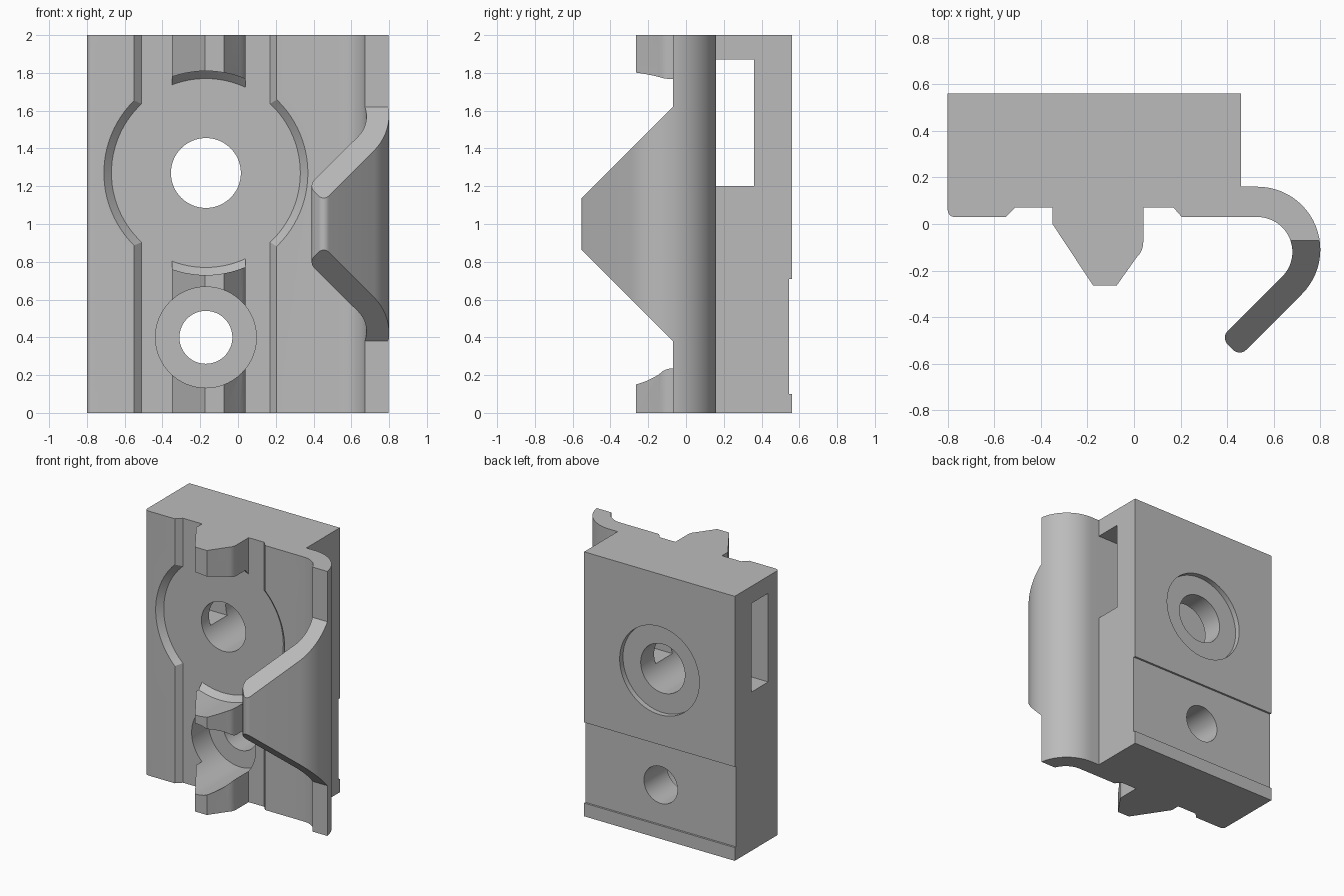
import bpy, bmesh
from math import sin, cos, radians, tau
from mathutils import Vector

if "Cube" in bpy.data.objects:
    bpy.data.objects.remove(bpy.data.objects["Cube"])

grey = bpy.data.materials.new("plain grey")
grey.use_nodes = True
grey.diffuse_color = (0.5, 0.5, 0.5, 1)
grey.node_tree.nodes["Principled BSDF"].inputs["Base Color"].default_value = (0.5, 0.5, 0.5, 1)


def finish(name, bm):
    bmesh.ops.recalc_face_normals(bm, faces=bm.faces)
    mesh = bpy.data.meshes.new(name)
    bm.to_mesh(mesh)
    bm.free()
    mesh.materials.append(grey)
    obj = bpy.data.objects.new(name, mesh)
    bpy.context.collection.objects.link(obj)
    return obj


def prism(name, points, offset):
    """Extrude a closed outline of 3D points by an offset."""
    bm = bmesh.new()
    face = bm.faces.new([bm.verts.new(p) for p in points])
    extruded = bmesh.ops.extrude_face_region(bm, geom=[face], use_keep_orig=True)
    verts = [g for g in extruded["geom"] if isinstance(g, bmesh.types.BMVert)]
    bmesh.ops.translate(bm, verts=verts, vec=Vector(offset))
    return finish(name, bm)


def turned(name, x, z, profile, n=96):
    """Revolve (radius, y) steps around an axis parallel to y."""
    bm = bmesh.new()
    rings = [[bm.verts.new((x + r * cos(tau * i / n), y, z + r * sin(tau * i / n)))
              for i in range(n)] for r, y in profile]
    for a, b in zip(rings, rings[1:]):
        for i in range(n):
            j = (i + 1) % n
            bm.faces.new((a[i], a[j], b[j], b[i]))
    bm.faces.new(rings[0])
    bm.faces.new(rings[-1])
    return finish(name, bm)


def arc(x, y, r, start, end, n):
    angles = [radians(start + (end - start) * i / n) for i in range(n + 1)]
    return [(x + r * cos(a), y + r * sin(a)) for a in angles]


# Cross-section: plate with shallow channel, pointed rib and curled hook
plate_left = arc(-0.77, 0.06, 0.03, 180, 270, 6) + [(-0.55, 0.03), (-0.51, 0.07)]
rib = [(-0.35, 0.07), (-0.35, 0), (-0.175, -0.265), (-0.075, -0.265), (0.01, -0.145)]
rib += arc(-0.06, -0.075, 0.1, -30, 0, 5) + [(0.04, 0.07)]
channel_right = [(0.17, 0.07), (0.205, 0.03)]
hook = arc(0.53, -0.12, 0.15, 90, -45, 24)
hook += arc(0.43, -0.488, 0.04, 135, 225, 8)
hook += arc(0.4535, -0.512, 0.04, 225, 315, 8)
hook += arc(0.53, -0.11, 0.27, -45, 90, 24)
plate_back = [(0.46, 0.16), (0.46, 0.56), (-0.8, 0.56)]
outline = plate_left + rib + channel_right + hook + plate_back
bracket = prism("hooked_bracket", [(x, y, 0) for x, y in outline], (0, 0, 2))

# Round clearance with main hole and rear recess; counterbored lower hole
cutters = [
    turned("main_hole_cutter", -0.17, 1.27,
           [(0.54, -1), (0.54, 0.03), (0.5, 0.07), (0.185, 0.07),
            (0.185, 0.52), (0.333, 0.52), (0.333, 1)]),
    turned("lower_hole_cutter", -0.17, 0.4,
           [(0.267, -1), (0.267, 0.27), (0.14, 0.27), (0.14, 1)]),
]


# Side slot and shallow rear step
def slab(name, y0, y1, z0, z1):
    return prism(name, [(-1, y0, z0), (-1, y1, z0), (-1, y1, z1), (-1, y0, z1)], (2, 0, 0))


cutters.append(slab("side_slot_cutter", 0.16, 0.36, 1.2, 1.87))
cutters.append(slab("rear_step_cutter", 0.545, 1, 0.1, 0.71))

# Sloped trims that taper the hook flap, mirrored about mid height
trim = [(-0.07, 1.62), (-0.07, 3), (-1, 3), (-1, 0.69)]
for side in (1, -1):
    points = [(0.2, y, 1 + side * (z - 1)) for y, z in trim]
    if side == -1:
        points = [(0.2, y, max(-1, z)) for _, y, z in points]
    cutters.append(prism("flap_trim_cutter", points, (1, 0, 0)))

# Cut everything, then discard the cutters
bpy.context.view_layer.objects.active = bracket
for cutter in cutters:
    cutter.hide_render = True
    mod = bracket.modifiers.new("cut", "BOOLEAN")
    mod.operation = "DIFFERENCE"
    mod.solver = "EXACT"
    mod.object = cutter
    bpy.ops.object.modifier_apply(modifier=mod.name)
    bpy.data.objects.remove(cutter)

# Centre on the ground plane and smooth the curved faces
bpy.ops.object.select_all(action="DESELECT")
bracket.select_set(True)
bpy.ops.object.shade_smooth_by_angle(angle=radians(25))
